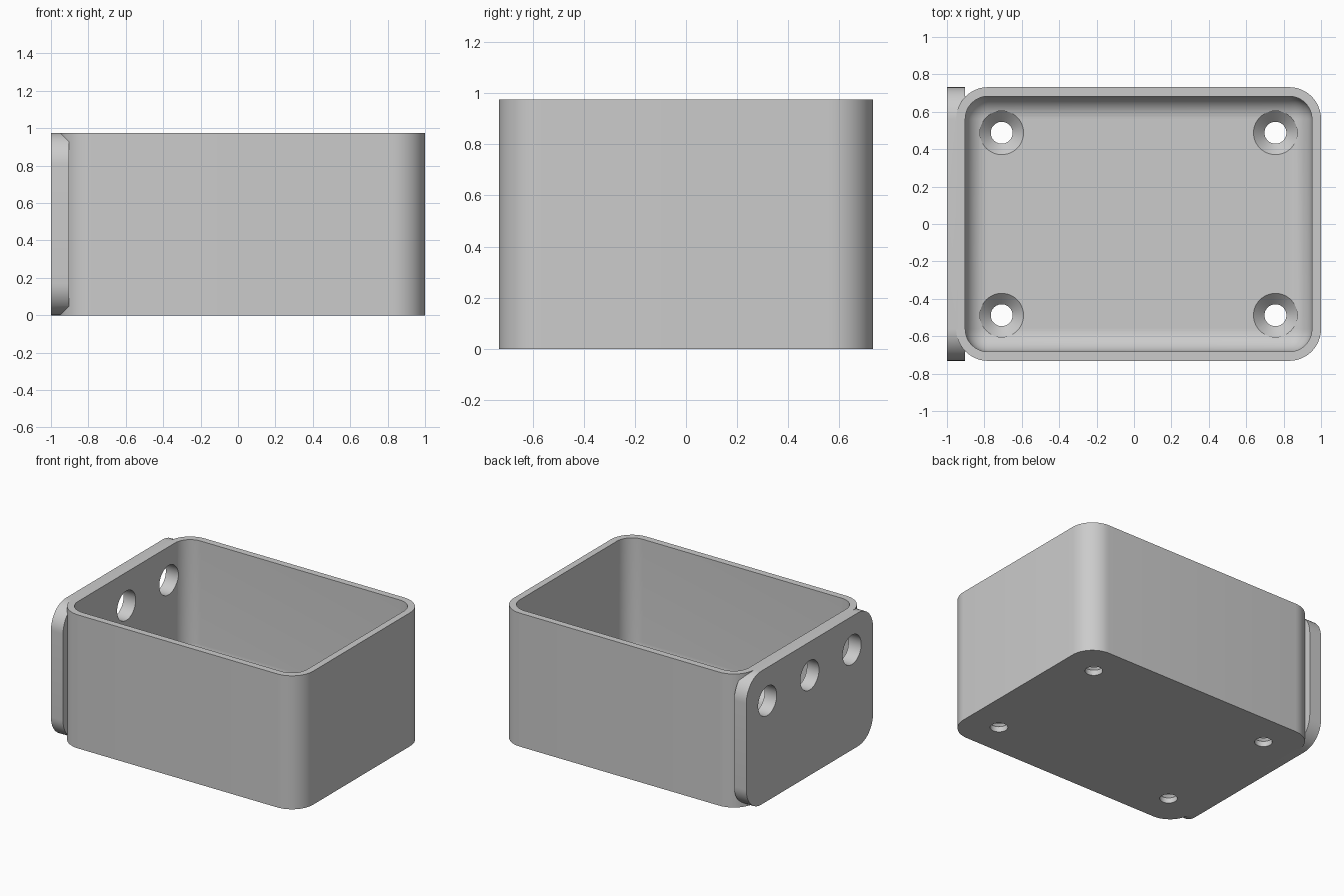
import bpy, bmesh, math
from mathutils import Matrix

cube = bpy.data.objects.get("Cube")
if cube:
    bpy.data.objects.remove(cube, do_unlink=True)

U = 2 / 41                     # one design unit
WALL, FLOOR, HEIGHT = U, 2 * U, 20 * U
HALF_Y, RADIUS = 15 * U, 3.5 * U
LEFT, RIGHT = -1 + U, 1.0      # ends of the box along x
MID_X = (LEFT + RIGHT) / 2

grey = bpy.data.materials.new("plain_grey")
grey.use_nodes = True
grey.diffuse_color = (0.6, 0.6, 0.6, 1)
grey.node_tree.nodes["Principled BSDF"].inputs["Base Color"].default_value = (0.6, 0.6, 0.6, 1)


def finish(bm, name):
    bmesh.ops.recalc_face_normals(bm, faces=bm.faces)
    mesh = bpy.data.meshes.new(name)
    bm.to_mesh(mesh)
    bm.free()
    mesh.materials.append(grey)
    obj = bpy.data.objects.new(name, mesh)
    bpy.context.collection.objects.link(obj)
    return obj


def rounded_block(name, low, high, radius, pick, segments=12):
    """Block between two corners, with the edges chosen by pick rounded."""
    bm = bmesh.new()
    bmesh.ops.create_cube(bm, size=1)
    for v in bm.verts:
        v.co = [(a + b) / 2 + c * (b - a) for a, b, c in zip(low, high, v.co)]
    edges = [e for e in bm.edges if pick(*(e.verts[1].co - e.verts[0].co), e)]
    bmesh.ops.bevel(bm, geom=edges, offset=radius, offset_type='OFFSET',
                    segments=segments, profile=0.5, affect='EDGES')
    return finish(bm, name)


def turned(name, profile, matrix, sides=48):
    """Solid of revolution about z from (radius, height) pairs."""
    bm = bmesh.new()
    rings = [[bm.verts.new((r * math.cos(2 * math.pi * i / sides),
                            r * math.sin(2 * math.pi * i / sides), z))
              for i in range(sides)] for r, z in profile]
    for a, b in zip(rings, rings[1:]):
        for i in range(sides):
            j = (i + 1) % sides
            bm.faces.new((a[i], a[j], b[j], b[i]))
    bm.faces.new(rings[0])
    bm.faces.new(rings[-1])
    bm.transform(matrix)
    return finish(bm, name)


def combine(target, tool, operation):
    mod = target.modifiers.new(operation, 'BOOLEAN')
    mod.operation, mod.object, mod.solver = operation, tool, 'EXACT'
    bpy.context.view_layer.objects.active = target
    bpy.ops.object.modifier_apply(modifier=mod.name)
    bpy.data.objects.remove(tool, do_unlink=True)


# Outer box with rounded upright corners
box = rounded_block("open_box", (LEFT, -HALF_Y, 0), (RIGHT, HALF_Y, HEIGHT), RADIUS,
                    lambda x, y, z, e: abs(z) > 0.01)

# Thicker end plate with rounded corners
plate = rounded_block("end_plate", (-1, -HALF_Y, 0), (LEFT + WALL, HALF_Y, HEIGHT), RADIUS,
                      lambda x, y, z, e: abs(x) > 0.01)
combine(box, plate, 'UNION')

# Cavity, rounded at the corners and along the floor
cavity = rounded_block("cavity", (LEFT + WALL, WALL - HALF_Y, FLOOR),
                       (RIGHT - WALL, HALF_Y - WALL, HEIGHT + 0.3), RADIUS - WALL,
                       lambda x, y, z, e: abs(z) > 0.01 or e.verts[0].co.z < HEIGHT)
combine(box, cavity, 'DIFFERENCE')

# Countersunk screw holes in the floor
small, large = 1.2 * U, 2.4 * U
screw = [(small, -0.1), (small, FLOOR - (large - small)), (large, FLOOR), (large, FLOOR + 0.1)]
for sx in (-1, 1):
    for sy in (-1, 1):
        place = Matrix.Translation((MID_X + sx * 15 * U, sy * 10 * U, 0))
        combine(box, turned("screw_hole", screw, place), 'DIFFERENCE')

# Three cable holes through the end plate
for k in (-1, 0, 1):
    place = Matrix.Translation((LEFT, k * 10 * U, 15 * U)) @ Matrix.Rotation(math.pi / 2, 4, 'Y')
    bore = turned("cable_hole", [(2.2 * U, -0.2), (2.2 * U, 0.2)], place)
    combine(box, bore, 'DIFFERENCE')

bpy.ops.object.select_all(action='DESELECT')
box.select_set(True)
bpy.context.view_layer.objects.active = box
bpy.ops.object.shade_smooth_by_angle(angle=math.radians(30))
